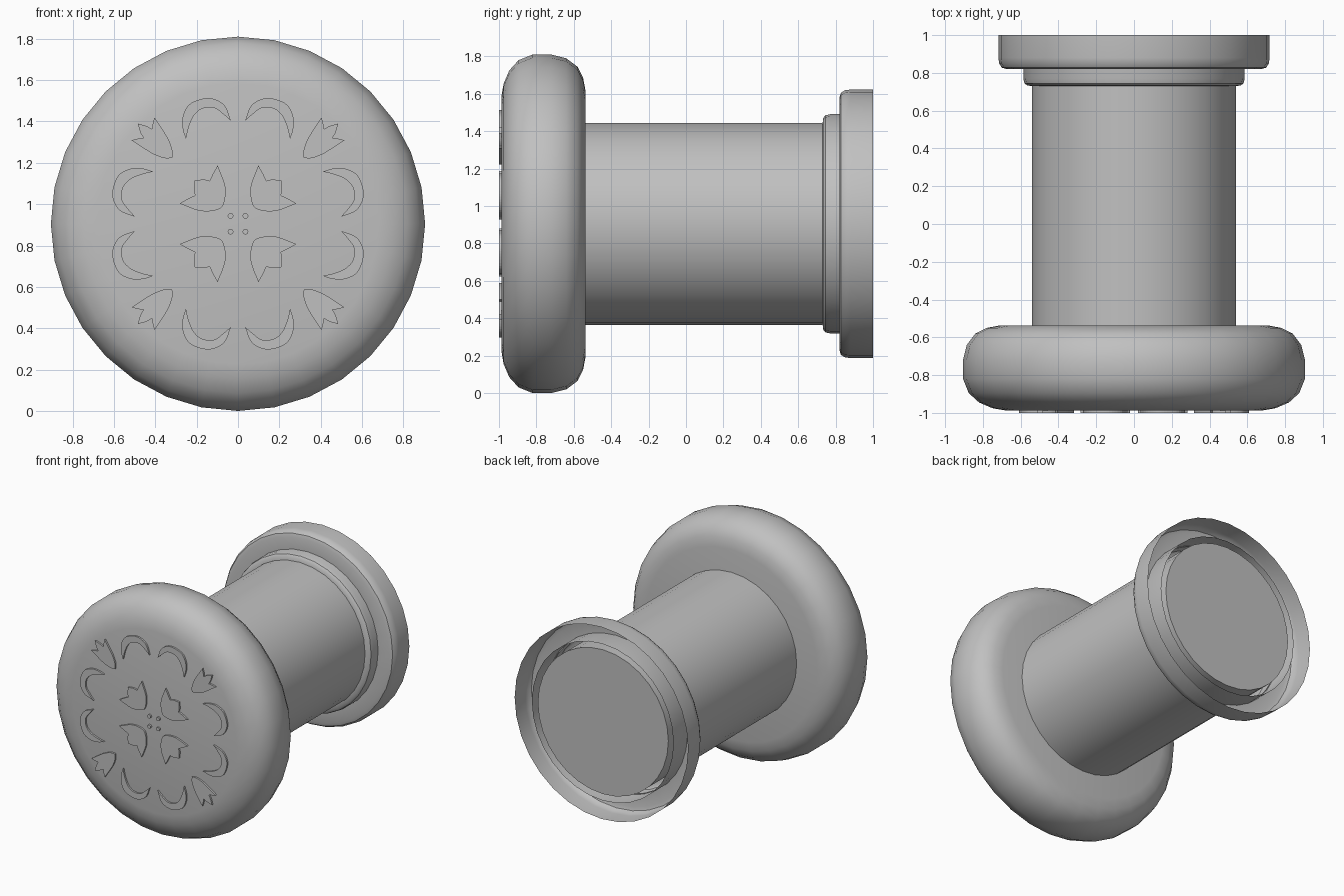
import bpy, bmesh, math
from mathutils import Vector

if "Cube" in bpy.data.objects:
    bpy.data.objects.remove(bpy.data.objects["Cube"], do_unlink=True)

CENTRE_Z = 0.905
SIDES = 32

grey = bpy.data.materials.new("plain_grey")
grey.use_nodes = True
COLOUR = (0.53, 0.53, 0.53, 1)
grey.diffuse_color = COLOUR
grey.node_tree.nodes["Principled BSDF"].inputs["Base Color"].default_value = COLOUR


def finish(name, bm, smooth=True):
    mesh = bpy.data.meshes.new(name)
    bm.to_mesh(mesh)
    bm.free()
    mesh.materials.append(grey)
    obj = bpy.data.objects.new(name, mesh)
    bpy.context.collection.objects.link(obj)
    if smooth:
        bpy.ops.object.select_all(action="DESELECT")
        obj.select_set(True)
        bpy.context.view_layer.objects.active = obj
        bpy.ops.object.shade_smooth_by_angle(angle=math.radians(35))
    return obj


def lathe(name, profile):
    """Spin (radius, y) points around the horizontal axis."""
    bm = bmesh.new()
    verts = [bm.verts.new((r, y, CENTRE_Z)) for r, y in profile]
    edges = [bm.edges.new(pair) for pair in zip(verts, verts[1:])]
    bmesh.ops.spin(bm, geom=verts + edges, cent=(0, 0, CENTRE_Z), axis=(0, -1, 0),
                   angle=math.tau, steps=SIDES, use_merge=True)
    bmesh.ops.remove_doubles(bm, verts=bm.verts, dist=0.0005)
    bmesh.ops.recalc_face_normals(bm, faces=bm.faces)
    return finish(name, bm)


# Rounded knob head, shaft and the two hollow collars
lathe("knob_head", [(0, -0.987), (0.68, -0.987), (0.75, -0.975), (0.82, -0.945),
                    (0.875, -0.895), (0.905, -0.82), (0.905, -0.72), (0.885, -0.64),
                    (0.84, -0.58), (0.78, -0.55), (0.71, -0.537), (0, -0.537)])
lathe("shaft", [(0, -0.55), (0.54, -0.55), (0.54, 0.98), (0, 0.98)])
lathe("inner_collar", [(0.53, 0.73), (0.565, 0.733), (0.58, 0.745), (0.586, 0.77),
                       (0.586, 0.985)])
lathe("outer_collar", [(0.58, 0.82), (0.675, 0.82), (0.7, 0.828), (0.714, 0.85),
                       (0.718, 0.88), (0.718, 1.0)])


def rounded(points, steps=4):
    """Smooth a closed outline between its points, keeping sharp tips."""
    pts = [Vector(p) for p in points]
    n = len(pts)

    def tangent(i):
        a, b = pts[i] - pts[i - 1], pts[(i + 1) % n] - pts[i]
        return (pts[(i + 1) % n] - pts[i - 1]) / 2 if a.angle(b) < 1.0 else None

    out = []
    for i in range(n):
        p, q = pts[i], pts[(i + 1) % n]
        m, k = tangent(i) or q - p, tangent((i + 1) % n) or q - p
        for s in range(steps):
            t = s / steps
            out.append(p * (2*t**3 - 3*t**2 + 1) + m * (t**3 - 2*t**2 + t)
                       + q * (3*t**2 - 2*t**3) + k * (t**3 - t**2))
    return out


def plates(name, outlines):
    """Thin raised plates on the front face of the knob."""
    bm = bmesh.new()
    for outline in outlines:
        face = bm.faces.new([bm.verts.new((x, -1.0, CENTRE_Z + z)) for x, z in outline])
        side = bmesh.ops.extrude_face_region(bm, geom=[face], use_keep_orig=True)
        moved = [g for g in side["geom"] if isinstance(g, bmesh.types.BMVert)]
        bmesh.ops.translate(bm, verts=moved, vec=(0, 0.014, 0))
    bmesh.ops.recalc_face_normals(bm, faces=bm.faces)
    return finish(name, bm, smooth=False)


def quarters(outline):
    return [[(sx * x, sz * z) for x, z in outline] for sx in (1, -1) for sz in (1, -1)]


def tulip(base, length, width):
    """Three-tipped flower pointing outward along the diagonal."""
    half = [(0.1, 0.32), (0.25, 0.56), (0.43, 0.74), (0.85, 1.0), (0.78, 0.65),
            (0.71, 0.38), (0.84, 0.27)]
    local = [(0, 0)] + half + [(1, 0)] + [(u, -v) for u, v in reversed(half)]
    c = math.sqrt(0.5)
    return rounded([(c * (base + u * length - v * width), c * (base + u * length + v * width))
                    for u, v in local])


# Carved flowers, leaf crescents and centre dots
plates("inner_flowers", quarters(tulip(0.112, 0.185, 0.13)))
plates("outer_flowers", quarters(tulip(0.45, 0.235, 0.078)))

crescent = rounded([(0.034, 0.498), (0.063, 0.57), (0.117, 0.604), (0.175, 0.604),
                    (0.238, 0.575), (0.267, 0.517), (0.267, 0.459), (0.252, 0.41),
                    (0.238, 0.468), (0.214, 0.522), (0.175, 0.556), (0.117, 0.561),
                    (0.073, 0.532)])
plates("leaf_crescents", quarters(crescent) + quarters([(z, x) for x, z in crescent]))

dot = [(0.036 + 0.014 * math.cos(a * math.tau / 12), 0.038 + 0.014 * math.sin(a * math.tau / 12))
       for a in range(12)]
plates("centre_dots", quarters(dot))
